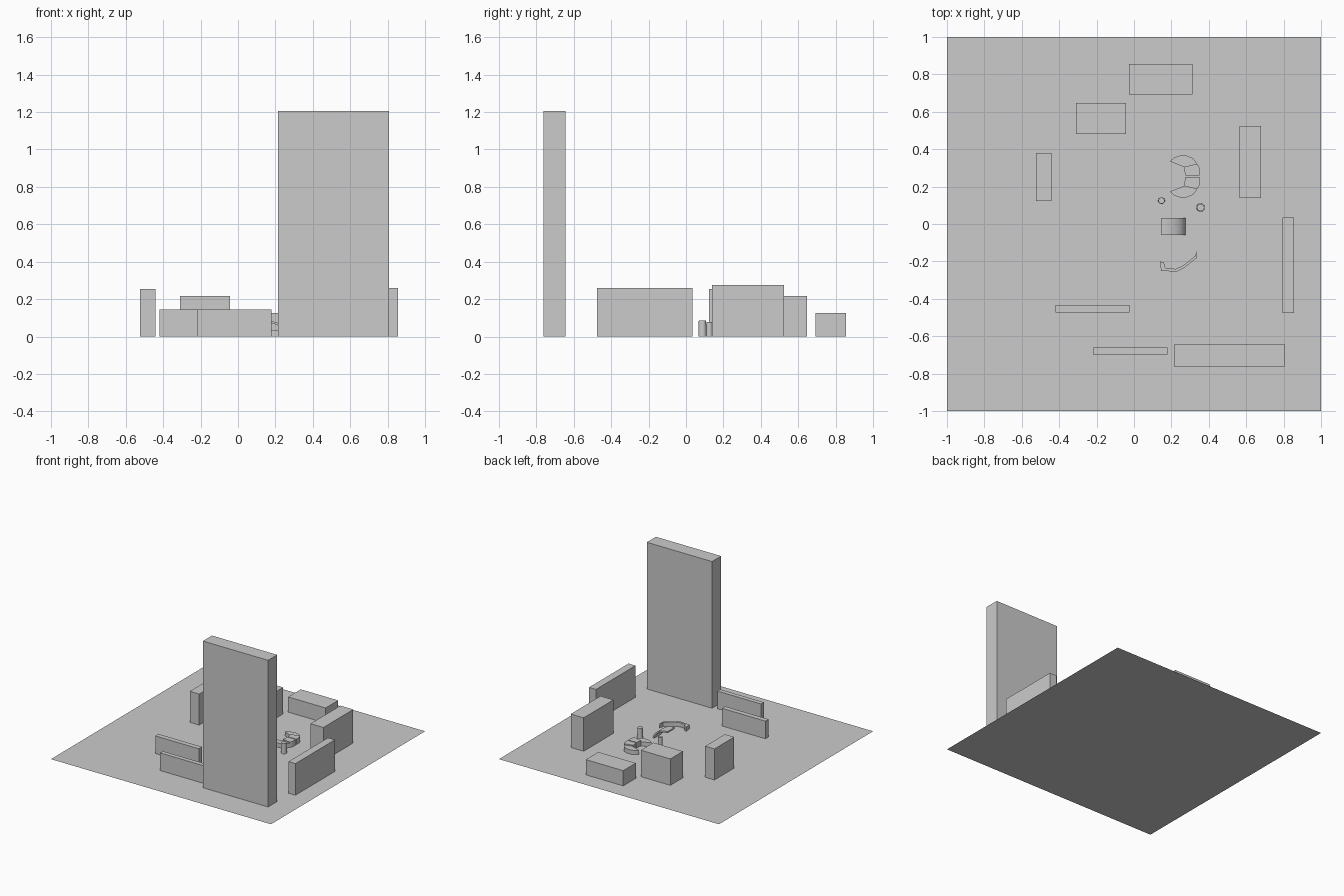
import bpy, bmesh
from math import cos, sin, pi, radians

if "Cube" in bpy.data.objects:
    bpy.data.objects.remove(bpy.data.objects["Cube"])


def finish(name, bm, smooth=False):
    bmesh.ops.recalc_face_normals(bm, faces=bm.faces[:])
    mesh = bpy.data.meshes.new(name)
    bm.to_mesh(mesh)
    bm.free()
    ob = bpy.data.objects.new(name, mesh)
    bpy.context.collection.objects.link(ob)
    if smooth:
        bpy.context.view_layer.objects.active = ob
        ob.select_set(True)
        bpy.ops.object.shade_smooth_by_angle(angle=radians(35))
        ob.select_set(False)
    return ob


def extrude(name, pts, vec, smooth=False):
    bm = bmesh.new()
    face = bm.faces.new([bm.verts.new(p) for p in pts])
    res = bmesh.ops.extrude_face_region(bm, geom=[face], use_keep_orig=True)
    moved = [g for g in res["geom"] if isinstance(g, bmesh.types.BMVert)]
    bmesh.ops.translate(bm, verts=moved, vec=vec)
    return finish(name, bm, smooth)


def box(name, x0, x1, y0, y1, h):
    return extrude(name, [(x0, y0, 0), (x1, y0, 0), (x1, y1, 0), (x0, y1, 0)], (0, 0, h))


# ground sheet
bm = bmesh.new()
bmesh.ops.create_grid(bm, x_segments=1, y_segments=1, size=1)
finish("ground_sheet", bm)

# surrounding building blocks
box("tower_block", 0.215, 0.808, -0.763, -0.645, 1.205)
box("rear_low_block", -0.028, 0.312, 0.692, 0.855, 0.125)
box("rear_block", -0.31, -0.042, 0.482, 0.646, 0.217)
box("left_block", -0.525, -0.44, 0.124, 0.38, 0.255)
box("right_block", 0.563, 0.68, 0.138, 0.525, 0.275)
box("far_right_block", 0.793, 0.856, -0.477, 0.036, 0.26)
box("front_row_inner", -0.42, -0.025, -0.473, -0.432, 0.145)
box("front_row_outer", -0.22, 0.178, -0.698, -0.661, 0.145)

# round towers
for name, x, y, r, h in (("round_tower_large", 0.356, 0.088, 0.022, 0.085),
                         ("round_tower_small", 0.147, 0.125, 0.018, 0.078)):
    bm = bmesh.new()
    bmesh.ops.create_cone(bm, cap_ends=True, segments=32, radius1=r, radius2=r * 0.9, depth=h)
    bmesh.ops.translate(bm, verts=bm.verts[:], vec=(x, y, h / 2))
    finish(name, bm, True)

# curved hall: quarter-arch shell falling to the right
n = 16
outer = [(0.145 + 0.13 * sin(i * pi / 2 / n), 0.085 * cos(i * pi / 2 / n)) for i in range(n + 1)]
inner = [(0.145 + 0.118 * sin(i * pi / 2 / n), 0.073 * cos(i * pi / 2 / n)) for i in range(n + 1)]
extrude("arched_hall", [(x, -0.06, z) for x, z in outer + inner[::-1]], (0, 0.093, 0), True)

# horseshoe pavilion: two wedges mirrored across its centre line
wing = [(0.192, 0.335), (0.215, 0.355), (0.245, 0.366), (0.28, 0.366),
        (0.315, 0.352), (0.338, 0.322), (0.266, 0.305)]
back = [(0.266, 0.305), (0.338, 0.322), (0.35, 0.3), (0.35, 0.258), (0.275, 0.258)]
for side, s in (("upper", 1), ("lower", -1)):
    for part, pts, h in (("wing", wing, 0.035), ("back", back, 0.045)):
        extrude(f"pavilion_{part}_{side}",
                [(x, 0.254 + s * (y - 0.254), 0) for x, y in pts], (0, 0, h))

# bent wall building
wall = [(0.138, -0.2), (0.16, -0.207), (0.168, -0.235), (0.222, -0.24), (0.262, -0.222),
        (0.328, -0.17), (0.335, -0.135), (0.335, -0.182), (0.265, -0.237), (0.227, -0.255), (0.145, -0.25)]
extrude("bent_wall_building", [(x, y, 0) for x, y in wall], (0, 0, 0.035))
